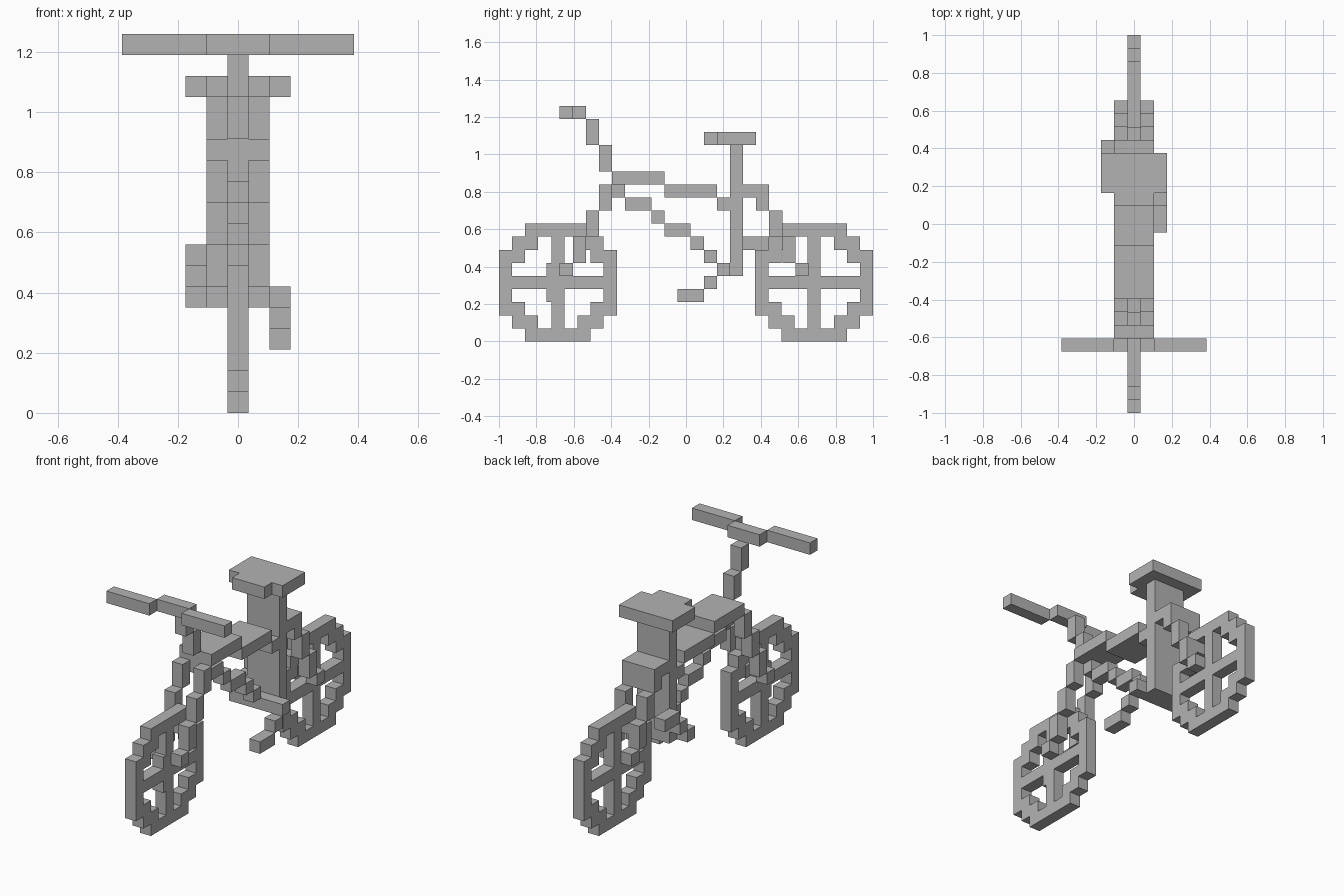
import bpy, bmesh, math
from mathutils import Vector

if "Cube" in bpy.data.objects:
    bpy.data.objects.remove(bpy.data.objects["Cube"], do_unlink=True)

U = 0.07          # edge of one block
FRAME_Y = 0.025   # y of frame grid line 0

grey = bpy.data.materials.new("plain_grey")
grey.use_nodes = True
colour = (0.45, 0.45, 0.45, 1)
grey.diffuse_color = colour
grey.node_tree.nodes["Principled BSDF"].inputs["Base Color"].default_value = colour


def block_part(name, boxes, y_start=FRAME_Y):
    """Union of block boxes (x0, x1, y0, y1, z0, z1); block x = 0 is centred."""
    cells = {(x, y, z) for x0, x1, y0, y1, z0, z1 in boxes
             for x in range(x0, x1) for y in range(y0, y1) for z in range(z0, z1)}
    bm = bmesh.new()
    for c in cells:
        for axis in range(3):
            for side in (0, 1):
                n = list(c)
                n[axis] += 2 * side - 1
                if tuple(n) in cells:
                    continue
                # one outer face of the block
                a, b = (axis + 1) % 3, (axis + 2) % 3
                corners = []
                for da, db in ((0, 0), (1, 0), (1, 1), (0, 1)):
                    p = list(c)
                    p[axis] += side
                    p[a] += da
                    p[b] += db
                    corners.append(bm.verts.new(
                        ((p[0] - 0.5) * U, y_start + p[1] * U, p[2] * U)))
                bm.faces.new(corners if side else corners[::-1])
    bmesh.ops.remove_doubles(bm, verts=bm.verts, dist=0.001)
    bmesh.ops.dissolve_limit(bm, angle_limit=math.radians(1),
                             verts=bm.verts, edges=bm.edges)
    mesh = bpy.data.meshes.new(name)
    bm.to_mesh(mesh)
    bm.free()
    mesh.materials.append(grey)
    obj = bpy.data.objects.new(name, mesh)
    bpy.context.collection.objects.link(obj)
    return obj


# Wheels: stepped rim with a cross of spokes
quarter = [(0, 2, 2, 3), (1, 3, 1, 2)]
wheel = [(2, 7, 0, 1), (2, 7, 8, 9), (0, 1, 2, 7), (8, 9, 2, 7),
         (0, 9, 4, 5), (4, 5, 0, 9)]
for a0, a1, b0, b1 in quarter:
    for fy in (0, 1):
        for fz in (0, 1):
            y = (9 - a1, 9 - a0) if fy else (a0, a1)
            z = (9 - b1, 9 - b0) if fz else (b0, b1)
            wheel.append(y + z)
wheel = [(0, 1) + r for r in wheel]
block_part("front_wheel", wheel, -1.0)
block_part("rear_wheel", wheel, 0.37)
block_part("front_hub", [(0, 1, -11, -10, 3, 6)])

# Fork legs and seat stays on both sides
for side, x in (("right", -1), ("left", 1)):
    block_part(side + "_fork_leg", [
        (x, x + 1, -7, -6, 10, 12), (x, x + 1, -8, -7, 8, 10),
        (x, x + 1, -9, -8, 6, 8), (x, x + 1, -10, -9, 5, 6)])
    block_part(side + "_seat_stay", [
        (x, x + 1, 6, 7, 8, 10), (x, x + 1, 7, 8, 6, 8),
        (x, x + 1, 8, 9, 5, 6)])

# Frame
block_part("top_tube", [(-1, 2, -6, -2, 12, 13), (-1, 2, -2, 2, 11, 12),
                        (-1, 2, 2, 3, 10, 11)])
block_part("down_tube", [
    (0, 1, -6, -5, 11, 12), (0, 1, -5, -3, 10, 11), (0, 1, -3, -2, 9, 10),
    (0, 1, -2, 0, 8, 9), (0, 1, 0, 1, 7, 8), (0, 1, 1, 2, 6, 7)])
block_part("seat_column", [(-1, 2, 3, 4, 5, 15)])
block_part("rear_bridge", [(-1, 2, 4, 6, 11, 12), (-1, 2, 5, 6, 10, 11)])

# Saddle with a narrower nose
block_part("saddle", [(-2, 3, 2, 5, 15, 16), (-1, 2, 1, 2, 15, 16)])

# Stem and handlebar
block_part("stem", [(0, 1, -7, -6, 13, 15), (0, 1, -8, -7, 15, 17)])
block_part("handlebar", [(-1, 2, -9, -8, 17, 18), (-5, -1, -10, -9, 17, 18),
                         (2, 6, -10, -9, 17, 18)])

# Crank axle, cranks and pedals
block_part("crank_axle", [(-2, 3, 2, 3, 5, 6)])
block_part("left_crank", [(2, 3, 1, 2, 4, 5), (2, 3, -1, 1, 3, 4)])
block_part("right_crank", [(-2, -1, 3, 4, 6, 7), (-2, -1, 4, 6, 7, 8)])
